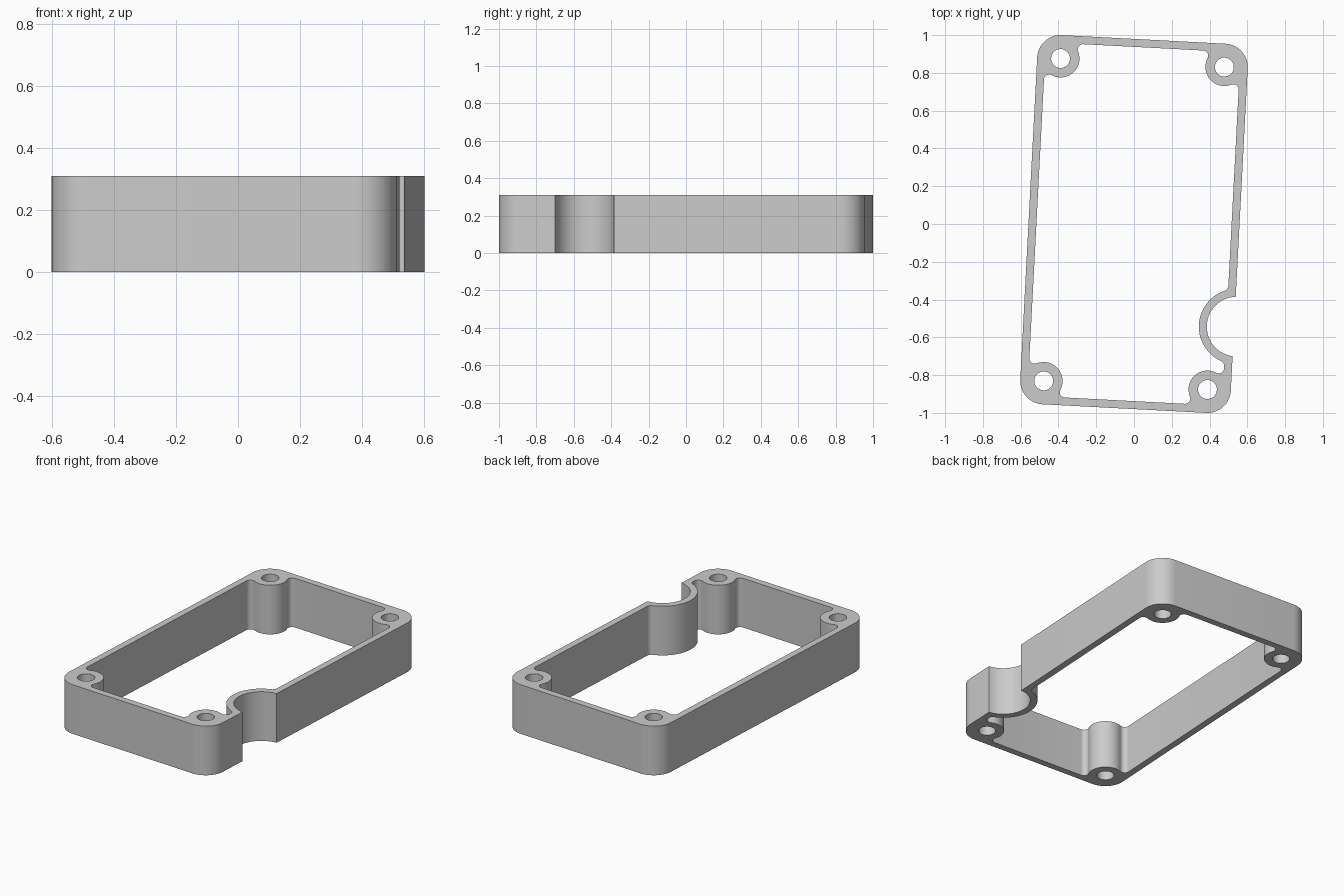
import bpy, bmesh, math
from mathutils import Vector as V

if "Cube" in bpy.data.objects:
    bpy.data.objects.remove(bpy.data.objects["Cube"])

TILT = math.radians(-3)          # the whole frame is turned slightly
HEIGHT = 0.31
BX, BY = 0.434, 0.8545           # screw hole centres
R_CORNER, R_BOSS, R_HOLE = 0.124, 0.10, 0.05
WALL, FILLET = 0.042, 0.028
NOTCH, R_NOTCH = V((0.571, -0.514)), 0.158
WO = BX + R_CORNER               # outer wall half width
WI, HI = WO - WALL, BY + R_CORNER - WALL   # cavity half sizes


def arc(c, a, b, n):
    """Points on the shorter arc from a to b around c."""
    a, b = V(a) - V(c), V(b) - V(c)
    t0 = math.atan2(a.y, a.x)
    d = (math.atan2(b.y, b.x) - t0 + math.pi) % (2 * math.pi) - math.pi
    return [V(c) + a.length * V((math.cos(t0 + d * i / n), math.sin(t0 + d * i / n)))
            for i in range(n + 1)]


def corners(quarter):
    """Mirror a quarter outline to all four corners, counter-clockwise."""
    out = []
    for sx, sy in ((1, 1), (-1, 1), (-1, -1), (1, -1)):
        pts = [V((p.x * sx, p.y * sy)) for p in quarter]
        out += pts if sx * sy > 0 else pts[::-1]
    return out


def touch(c, r, f):
    """Point where a fillet centred at f touches the circle c, r."""
    return c + (f - c).normalized() * r


# Outer outline: rounded corners and a round bite in the right wall
outer = corners(arc((BX, BY), (WO, BY), (BX, BY + R_CORNER), 16))
h = math.sqrt(R_NOTCH**2 - (NOTCH.x - WO)**2)
outer += arc(NOTCH, (WO, NOTCH.y - h), (WO, NOTCH.y + h), 36)

# Cavity outline: screw bosses blended into the walls
boss = V((BX, BY))
k = math.sqrt((R_BOSS + FILLET)**2 - (WI - BX - FILLET)**2)
f1, f2 = V((WI - FILLET, BY - k)), V((BX - k, HI - FILLET))
t1, t2 = touch(boss, R_BOSS, f1), touch(boss, R_BOSS, f2)
inner = corners(arc(f1, (WI, BY - k), t1, 10) + arc(boss, t1, t2, 24)
                + arc(f2, t2, (BX - k, HI), 10))

# Cavity outline: wall curving around the bite
r = R_NOTCH + WALL
dv = math.sqrt((r + FILLET)**2 - (NOTCH.x - WI + FILLET)**2)
lo, hi = (V((WI - FILLET, NOTCH.y + s * dv)) for s in (-1, 1))
tl, th = touch(NOTCH, r, lo), touch(NOTCH, r, hi)
inner += (arc(lo, (WI, lo.y), tl, 10) + arc(NOTCH, tl, th, 36)
          + arc(hi, th, (WI, hi.y), 10))

# Screw holes
outlines = [outer, inner]
for sx in (-1, 1):
    for sy in (-1, 1):
        outlines.append([V((sx * BX + R_HOLE * math.cos(i * math.pi / 20),
                            sy * BY + R_HOLE * math.sin(i * math.pi / 20)))
                         for i in range(40)])

# Fill and extrude the profile
curve = bpy.data.curves.new("frame_profile", 'CURVE')
curve.dimensions = '2D'
curve.fill_mode = 'BOTH'
curve.extrude = HEIGHT / 2
for pts in outlines:
    pts = [p for i, p in enumerate(pts) if (p - pts[i - 1]).length > 1e-5]
    sp = curve.splines.new('POLY')
    sp.points.add(len(pts) - 1)
    for q, p in zip(sp.points, pts):
        q.co = (p.x, p.y, 0, 1)
    sp.use_cyclic_u = True
frame = bpy.data.objects.new("enclosure_frame", curve)
bpy.context.collection.objects.link(frame)
frame.location.z = HEIGHT / 2
frame.rotation_euler.z = TILT
bpy.context.view_layer.objects.active = frame
frame.select_set(True)
bpy.ops.object.convert(target='MESH')
frame = bpy.context.object

# Weld caps to walls
bm = bmesh.new()
bm.from_mesh(frame.data)
bmesh.ops.remove_doubles(bm, verts=bm.verts, dist=1e-5)
bmesh.ops.recalc_face_normals(bm, faces=bm.faces)
bm.to_mesh(frame.data)
bm.free()
bpy.ops.object.shade_smooth_by_angle(angle=math.radians(30))

grey = bpy.data.materials.new("plain grey")
grey.diffuse_color = (0.6, 0.6, 0.6, 1)
grey.use_nodes = True
grey.node_tree.nodes["Principled BSDF"].inputs["Base Color"].default_value = grey.diffuse_color
frame.data.materials.clear()
frame.data.materials.append(grey)
